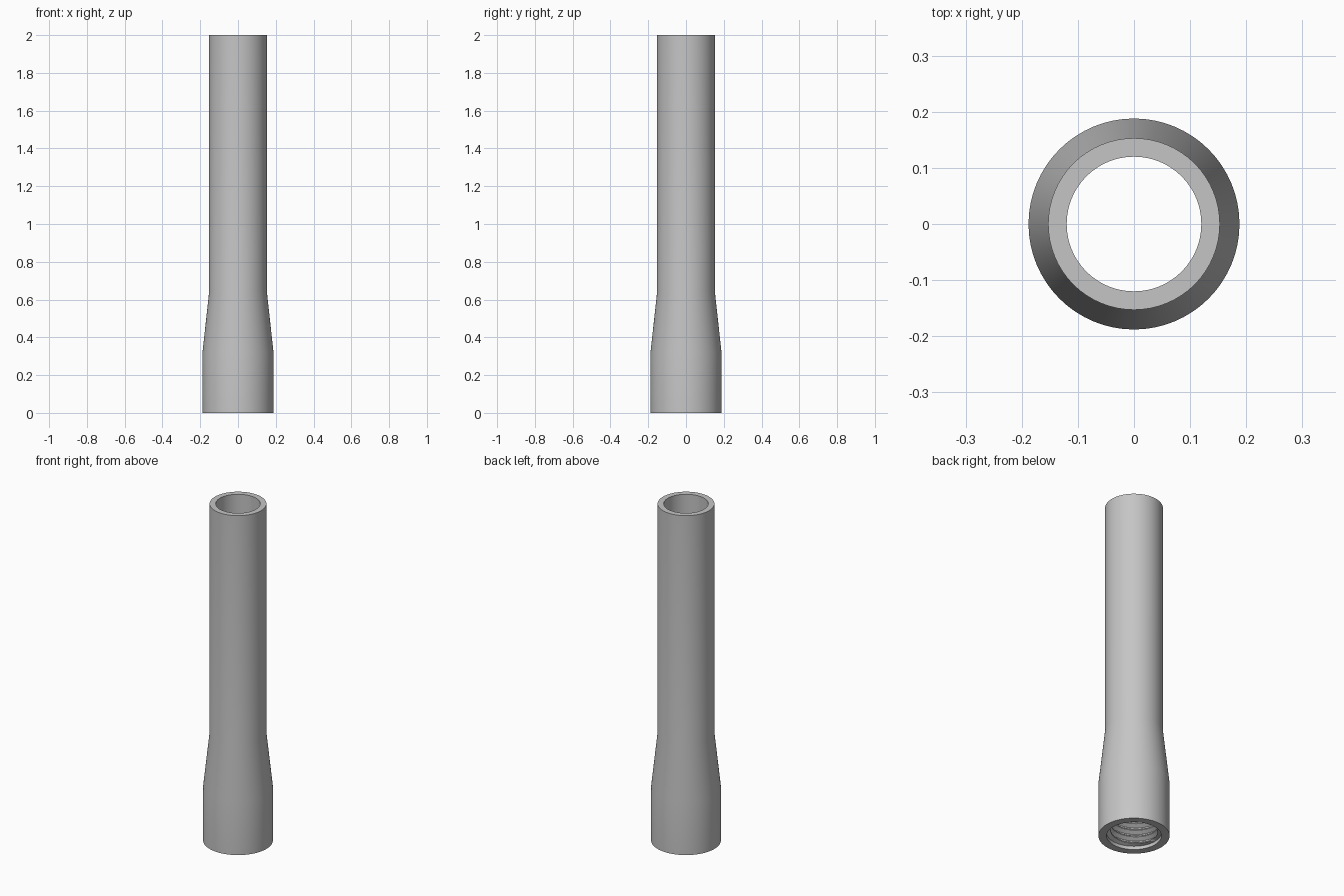
import bpy, bmesh
from math import sin, cos, tau

cube = bpy.data.objects.get("Cube")
if cube:
    bpy.data.objects.remove(cube)

SEGS = 64
OUTER = [(0.145, 0), (0.188, 0), (0.188, 0.32), (0.153, 0.64), (0.153, 2)]
BORE, ROOT, CREST = 0.12, 0.145, 0.124
PITCH, START, END = 0.04, 0.02, 0.32
THREAD = [ROOT, ROOT, CREST, CREST]       # one turn of the thread profile
STEPS = [0, 0.15, 0.5, 0.65]              # where each point sits in the pitch

grey = bpy.data.materials.new("satin grey")
grey.use_nodes = True
colour = (0.56, 0.56, 0.56, 1)
grey.diffuse_color = colour
grey.node_tree.nodes["Principled BSDF"].inputs["Base Color"].default_value = colour


def ring_point(r, z, s):
    a = tau * s / SEGS
    return (r * cos(a), r * sin(a), z)


def thread_point(row, s):
    """Point on the helical groove, cut off flat at both ends."""
    turn, k = divmod(row, len(THREAD))
    z = START + PITCH * (turn - 1 + STEPS[k] + s / SEGS)
    if z <= START:
        return ring_point(ROOT, START, s)
    if z >= END:
        return ring_point(BORE, END, s)
    return ring_point(THREAD[k], z, s)


# Outer wall, top rim, plain bore, thread and bottom lead-in as one closed skin
rows = int((END - START) / PITCH + 2) * len(THREAD)
bm = bmesh.new()
columns = []
for s in range(SEGS + 1):
    points = [ring_point(r, z, s) for r, z in OUTER]
    points += [ring_point(BORE, 2, s), ring_point(BORE, END, s)]
    points += [thread_point(row, s) for row in reversed(range(rows))]
    points.append(ring_point(ROOT, 0, s))
    columns.append([bm.verts.new(p) for p in points])
for a, b in zip(columns, columns[1:]):
    for i in range(len(a) - 1):
        bm.faces.new((a[i], b[i], b[i + 1], a[i + 1]))
bmesh.ops.remove_doubles(bm, verts=bm.verts, dist=0.00005)
bmesh.ops.recalc_face_normals(bm, faces=bm.faces)

mesh = bpy.data.meshes.new("threaded_tube")
bm.to_mesh(mesh)
bm.free()
mesh.materials.append(grey)
tube = bpy.data.objects.new("threaded_tube", mesh)
bpy.context.collection.objects.link(tube)

# Smooth walls with crisp rims
bpy.ops.object.select_all(action="DESELECT")
tube.select_set(True)
bpy.context.view_layer.objects.active = tube
bpy.ops.object.shade_smooth_by_angle(angle=0.52)
